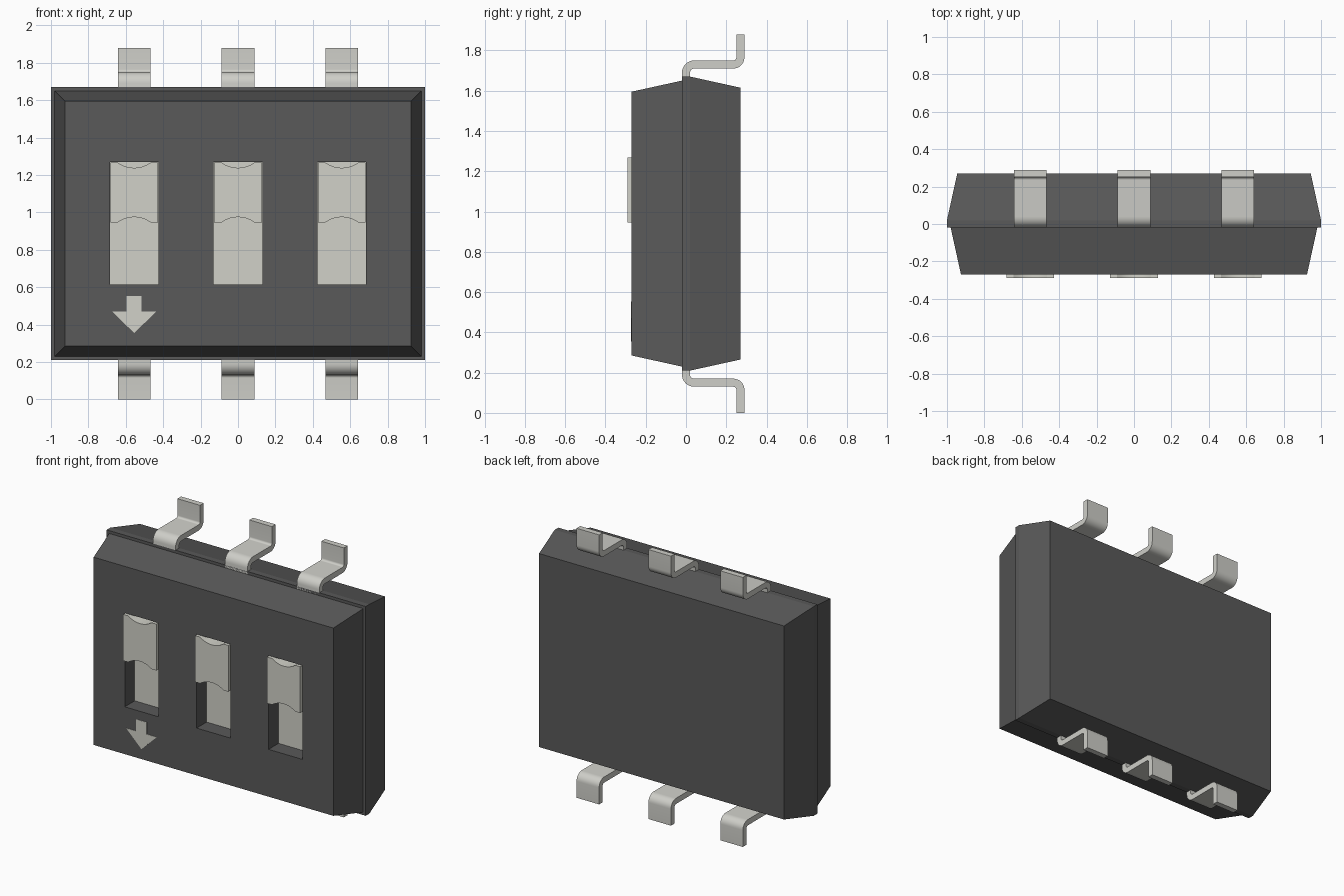
import bpy, bmesh, math

if "Cube" in bpy.data.objects:
    bpy.data.objects.remove(bpy.data.objects["Cube"])

MID_Z = 0.94
PITCH = 0.555
COLUMNS = (-PITCH, 0, PITCH)


def material(name, rgb):
    m = bpy.data.materials.new(name)
    m.diffuse_color = (*rgb, 1)
    m.use_nodes = True
    m.node_tree.nodes["Principled BSDF"].inputs["Base Color"].default_value = m.diffuse_color
    return m


DARK = material("dark_plastic", (0.1, 0.1, 0.1))
PALE = material("pale_plastic", (0.64, 0.64, 0.58))
METAL = material("metal", (0.62, 0.62, 0.58))


def make_object(name, bm, mat):
    bmesh.ops.recalc_face_normals(bm, faces=bm.faces)
    mesh = bpy.data.meshes.new(name)
    bm.to_mesh(mesh)
    bm.free()
    mesh.materials.append(mat)
    ob = bpy.data.objects.new(name, mesh)
    bpy.context.collection.objects.link(ob)
    return ob


def loft(name, rings, mat):
    """Skin a list of closed rings and cap both ends."""
    bm = bmesh.new()
    loops = [[bm.verts.new(p) for p in ring] for ring in rings]
    n = len(loops[0])
    for a, b in zip(loops, loops[1:]):
        for i in range(n):
            j = (i + 1) % n
            bm.faces.new((a[i], a[j], b[j], b[i]))
    bm.faces.new(loops[0])
    bm.faces.new(loops[-1])
    return make_object(name, bm, mat)


def slab(name, outline_xz, y0, y1, mat):
    return loft(name, [[(x, y, z) for x, z in outline_xz] for y in (y0, y1)], mat)


def rect(x0, x1, z0, z1):
    return [(x0, z0), (x1, z0), (x1, z1), (x0, z1)]


def arc(cx, cy, r, a0, a1, n=8):
    angles = [math.radians(a0 + (a1 - a0) * i / n) for i in range(n + 1)]
    return [(cx + r * math.cos(a), cy + r * math.sin(a)) for a in angles]


def smooth(ob):
    bpy.ops.object.select_all(action='DESELECT')
    ob.select_set(True)
    bpy.context.view_layer.objects.active = ob
    bpy.ops.object.shade_smooth_by_angle(angle=math.radians(30))


# Housing: tapered front half, small ledge, tapered back half
sections = [(-0.27, 0.925, 0.655), (-0.02, 0.98, 0.71), (-0.02, 1.0, 0.73),
            (0.02, 1.0, 0.73), (0.27, 0.945, 0.675)]
body = loft("housing", [[(x, y, z) for x, z in rect(-w, w, MID_Z - h, MID_Z + h)]
                        for y, w, h in sections], DARK)

# Three slots cut into the front face
for cx in COLUMNS:
    cutter = slab("slot_cutter", rect(cx - 0.13, cx + 0.13, 0.615, 1.27), -0.4, -0.15, DARK)
    cutter.hide_render = True
    mod = body.modifiers.new("slot", 'BOOLEAN')
    mod.operation = 'DIFFERENCE'
    mod.solver = 'EXACT'
    mod.object = cutter
    bpy.context.view_layer.objects.active = body
    bpy.ops.object.modifier_apply(modifier=mod.name)
    bpy.data.objects.remove(cutter)

# Slot floors and sliders with a finger notch above and below
half, rise = 0.09, 0.03
radius = (half ** 2 + rise ** 2) / (2 * rise)
sweep = math.degrees(math.asin(half / radius))
for cx in COLUMNS:
    slab("slot_floor", rect(cx - 0.13, cx + 0.13, 0.615, 1.27), -0.16, -0.15, PALE)
    bottom = arc(cx, 0.945 + rise - radius, radius, 90 + sweep, 90 - sweep)
    top = arc(cx, 1.268 - rise + radius, radius, 270 + sweep, 270 - sweep)
    outline = ([(cx - 0.128, 0.945)] + bottom + [(cx + 0.128, 0.945), (cx + 0.128, 1.268)]
               + top + [(cx - 0.128, 1.268)])
    smooth(slab("slider", outline, -0.29, -0.158, PALE))

# Arrow marking under the first slider
arrow = [(0, 0.355), (0.118, 0.47), (0.04, 0.47), (0.04, 0.553),
         (-0.04, 0.553), (-0.04, 0.47), (-0.118, 0.47)]
slab("arrow_mark", [(x - PITCH, z) for x, z in arrow], -0.272, -0.262, PALE)

# Bent pins, heights measured from the housing middle, mirrored top and bottom
pin = ([(-0.02, 0.66)] + arc(0.04, 0.75, 0.06, 180, 90)
       + arc(0.235, 0.825, 0.015, 270, 360) + [(0.25, 0.94), (0.29, 0.94)]
       + arc(0.235, 0.825, 0.055, 360, 270) + arc(0.04, 0.75, 0.02, 90, 180) + [(0.02, 0.66)])
for side, label in ((1, "top_pin"), (-1, "bottom_pin")):
    for cx in COLUMNS:
        smooth(loft(label, [[(x, y, MID_Z + side * h) for y, h in pin]
                            for x in (cx - 0.087, cx + 0.087)], METAL))
